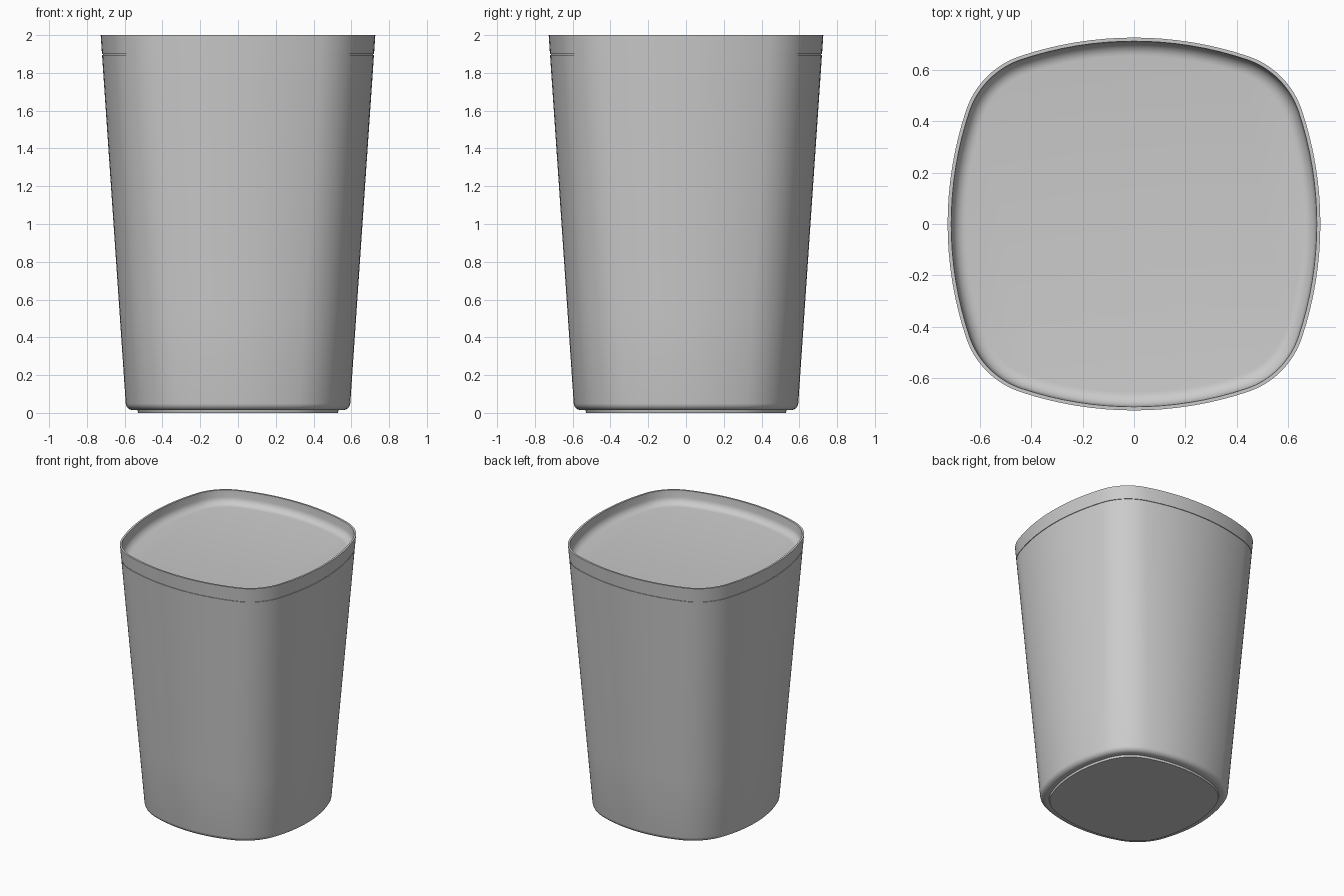
import bpy, bmesh, math

cube = bpy.data.objects.get("Cube")
if cube:
    bpy.data.objects.remove(cube, do_unlink=True)

grey = bpy.data.materials.new("plain grey")
grey.use_nodes = True
grey.diffuse_color = (0.6, 0.6, 0.6, 1)
grey.node_tree.nodes["Principled BSDF"].inputs["Base Color"].default_value = (0.6, 0.6, 0.6, 1)

ARC = 16  # segments per arc


def section(z, inset):
    """Rounded square of tangent arcs, tapering with height and offset inwards."""
    t = z / 2
    a = 0.591 + (0.727 - 0.591) * t     # half width
    c = 0.196 + (0.338 - 0.196) * t     # corner arc centre
    r = 0.36 + (0.334 - 0.36) * t       # corner arc radius
    k = a - c
    big = (c * c + k * k - r * r) / (2 * (k - r))   # side arc radius
    tip = math.atan2(c, c - a + big)    # half angle of a side arc
    quarter = []
    for i in range(ARC):
        ang = -tip + 2 * tip * i / ARC
        quarter.append((a - big + (big - inset) * math.cos(ang), (big - inset) * math.sin(ang)))
    for i in range(ARC):
        ang = tip + (math.pi / 2 - 2 * tip) * i / ARC
        quarter.append((c + (r - inset) * math.cos(ang), c + (r - inset) * math.sin(ang)))
    pts = []
    for q in range(4):
        co, si = round(math.cos(q * math.pi / 2)), round(math.sin(q * math.pi / 2))
        pts += [(x * co - y * si, x * si + y * co, z) for x, y in quarter]
    return pts


def loft(name, profile):
    """Skin the (height, inset) profile and cap both ends."""
    bm = bmesh.new()
    rings = [[bm.verts.new(p) for p in section(z, d)] for z, d in profile]
    n = len(rings[0])
    for lo, hi in zip(rings, rings[1:]):
        for i in range(n):
            j = (i + 1) % n
            bm.faces.new((lo[i], lo[j], hi[j], hi[i]))
    bm.faces.new(rings[0][::-1])
    bm.faces.new(rings[-1])
    mesh = bpy.data.meshes.new(name)
    bm.to_mesh(mesh)
    bm.free()
    mesh.materials.append(grey)
    obj = bpy.data.objects.new(name, mesh)
    bpy.context.collection.objects.link(obj)
    bpy.ops.object.select_all(action="DESELECT")
    obj.select_set(True)
    bpy.context.view_layer.objects.active = obj
    bpy.ops.object.shade_smooth_by_angle(angle=math.radians(30))
    return obj


def fillet(z, inset, radius, steps=6):
    """Quarter round from a flat underside or floor up into a wall."""
    angles = [math.pi / 2 * i / steps for i in range(steps + 1)]
    return [(z + radius * (1 - math.cos(t)), inset + radius * (1 - math.sin(t))) for t in angles]


# Foot under the body
loft("foot", [(0, 0.062), (0.02, 0.058)])

# Tapered body with rounded lower edge, fine seam groove, thin rim and sunken top
outer = fillet(0.015, 0, 0.035) + [(0.5, 0), (1, 0), (1.5, 0)]
seam = [(1.896, 0), (1.896, 0.005), (1.901, 0.005), (1.901, 0)]
rim = [(2, 0), (2, 0.014)]
sunken_top = fillet(1.9, 0.014, 0.05)[::-1]
loft("container_body", outer + seam + rim + sunken_top)
